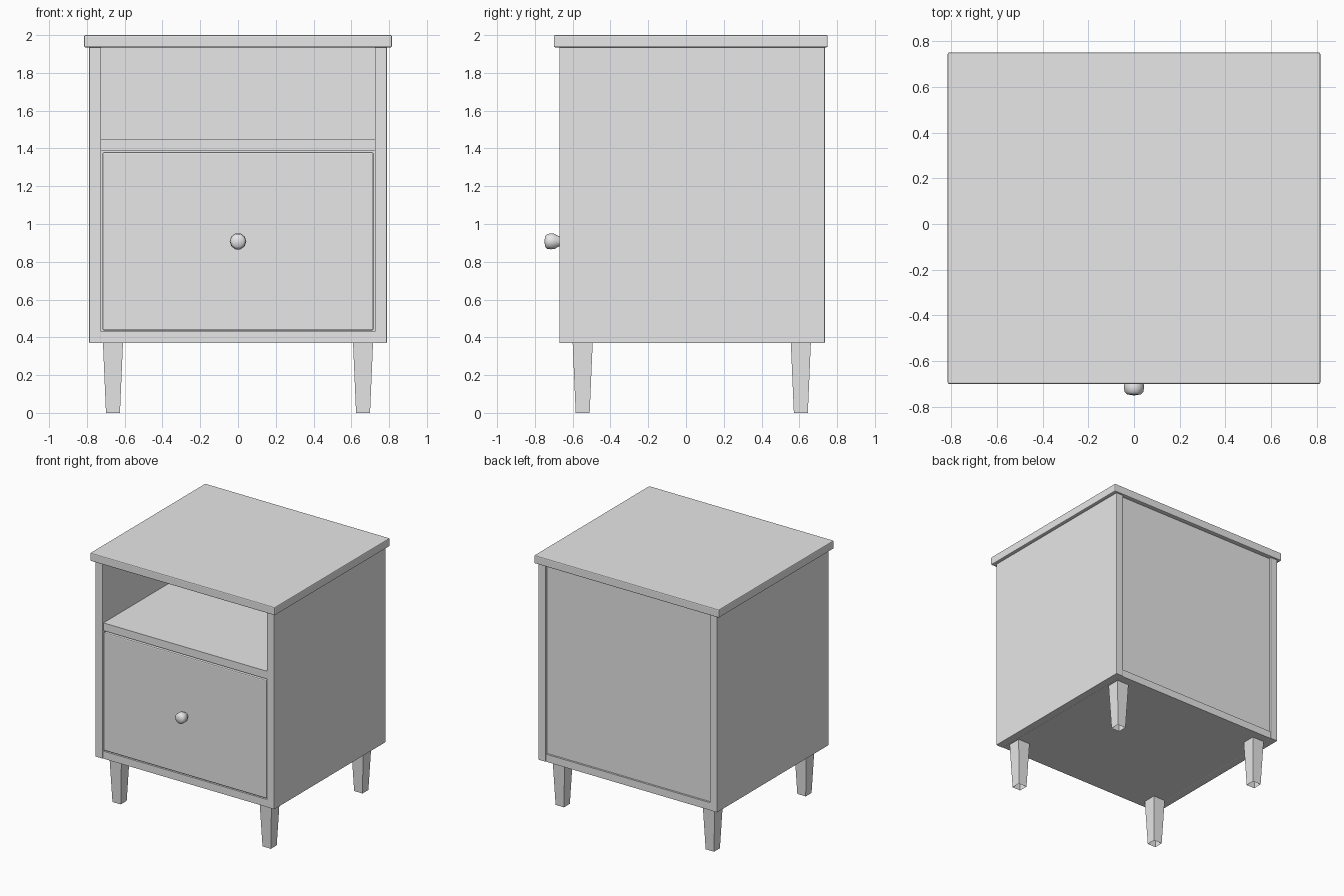
import bpy, bmesh, math
from mathutils import Matrix

old = bpy.data.objects.get("Cube")
if old:
    bpy.data.objects.remove(old, do_unlink=True)

GREY = (0.8, 0.8, 0.8, 1.0)
mat = bpy.data.materials.new("plain grey")
mat.use_nodes = True
mat.diffuse_color = GREY
mat.node_tree.nodes["Principled BSDF"].inputs["Base Color"].default_value = GREY


def add_object(name, bm, bevel=0):
    mesh = bpy.data.meshes.new(name)
    bmesh.ops.recalc_face_normals(bm, faces=bm.faces)
    bm.to_mesh(mesh)
    bm.free()
    mesh.materials.append(mat)
    obj = bpy.data.objects.new(name, mesh)
    bpy.context.collection.objects.link(obj)
    if bevel:
        mod = obj.modifiers.new("soft edges", "BEVEL")
        mod.width = bevel
        mod.segments = 2
    return obj


def board(name, x, y, z, bevel=0.0):
    """Box spanning the given (low, high) ranges."""
    bm = bmesh.new()
    size = [b - a for a, b in (x, y, z)]
    centre = [(a + b) / 2 for a, b in (x, y, z)]
    bmesh.ops.create_cube(bm, size=1, matrix=Matrix.Translation(centre) @ Matrix.Diagonal((*size, 1)))
    return add_object(name, bm, bevel)


# Carcass
board("table_top", (-0.815, 0.815), (-0.70, 0.75), (1.935, 2.0), 0.007)
for side, s in (("left", 1), ("right", -1)):
    board(side + "_side_panel", sorted((s * 0.725, s * 0.788)), (-0.67, 0.735), (0.37, 1.938), 0.003)
board("bottom_panel", (-0.726, 0.726), (-0.665, 0.73), (0.37, 0.43))
board("shelf", (-0.726, 0.726), (-0.66, 0.71), (1.388, 1.45))
board("back_panel", (-0.726, 0.726), (0.69, 0.715), (0.425, 1.938))

# Drawer
board("drawer_front", (-0.718, 0.718), (-0.668, -0.60), (0.437, 1.38), 0.008)

# Turned knob, spun around the front-back axis
bm = bmesh.new()
profile = [(0.026, -0.66), (0.030, -0.676), (0.042, -0.695), (0.044, -0.715),
           (0.041, -0.735), (0.030, -0.745), (0, -0.75)]
verts = [bm.verts.new((r, y, 0)) for r, y in profile]
edges = [bm.edges.new(pair) for pair in zip(verts, verts[1:])]
bmesh.ops.spin(bm, geom=verts + edges, cent=(0, 0, 0), axis=(0, 1, 0), angle=math.tau, steps=10)
bmesh.ops.remove_doubles(bm, verts=bm.verts, dist=0.0005)
knob = add_object("drawer_knob", bm)
knob.location.z = 0.908
for poly in knob.data.polygons:
    poly.use_smooth = True


# Tapered square legs, open underneath
def leg(name, x, y):
    bm = bmesh.new()
    top_radius, foot_radius = 0.053 * math.sqrt(2), 0.037 * math.sqrt(2)
    place = Matrix.Translation((x, y, 0.186)) @ Matrix.Rotation(math.pi / 4, 4, "Z")
    bmesh.ops.create_cone(bm, cap_ends=True, segments=4, radius1=foot_radius,
                          radius2=top_radius, depth=0.372, matrix=place)
    foot = [f for f in bm.faces if f.calc_center_median().z < 0.01]
    obj_faces = foot
    bmesh.ops.delete(bm, geom=obj_faces, context="FACES_ONLY")
    add_object(name, bm)


for side, s in (("left", 1), ("right", -1)):
    leg("front_" + side + "_leg", s * 0.662, -0.547)
    leg("back_" + side + "_leg", s * 0.662, 0.608)
